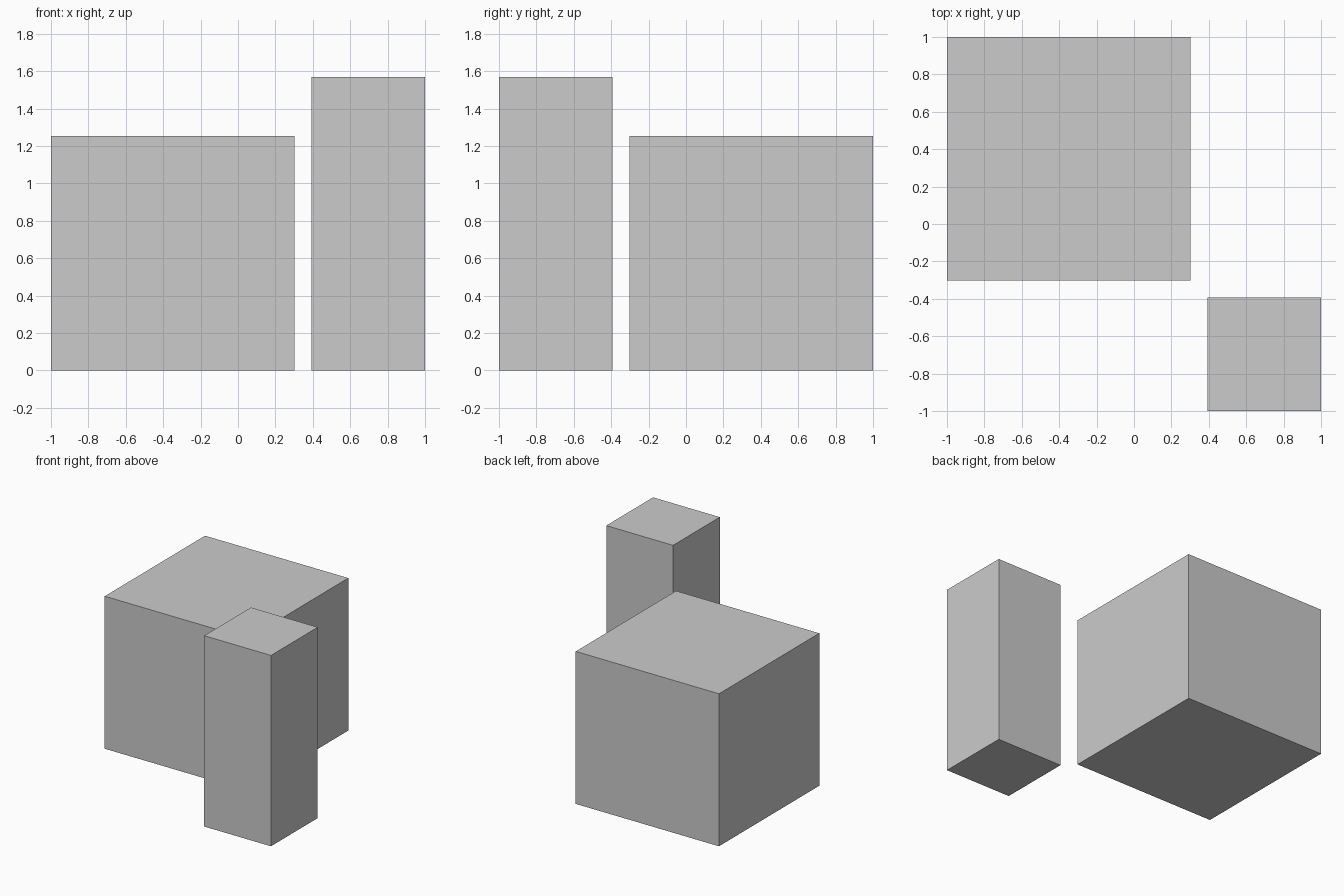
import bpy

if "Cube" in bpy.data.objects:
    bpy.data.objects.remove(bpy.data.objects["Cube"])


def block(name, x0, x1, y0, y1, height):
    """Box standing on the ground between the given limits."""
    bpy.ops.mesh.primitive_cube_add(
        size=1, location=((x0 + x1) / 2, (y0 + y1) / 2, height / 2))
    obj = bpy.context.object
    obj.name = name
    obj.scale = (x1 - x0, y1 - y0, height)
    bpy.ops.object.transform_apply(location=False, rotation=False, scale=True)
    return obj


# Wide block at the back left
block("wide_block", -1.0, 0.302, -0.302, 1.0, 1.253)

# Tall narrow block at the front right
block("tall_block", 0.393, 1.0, -1.0, -0.393, 1.568)
